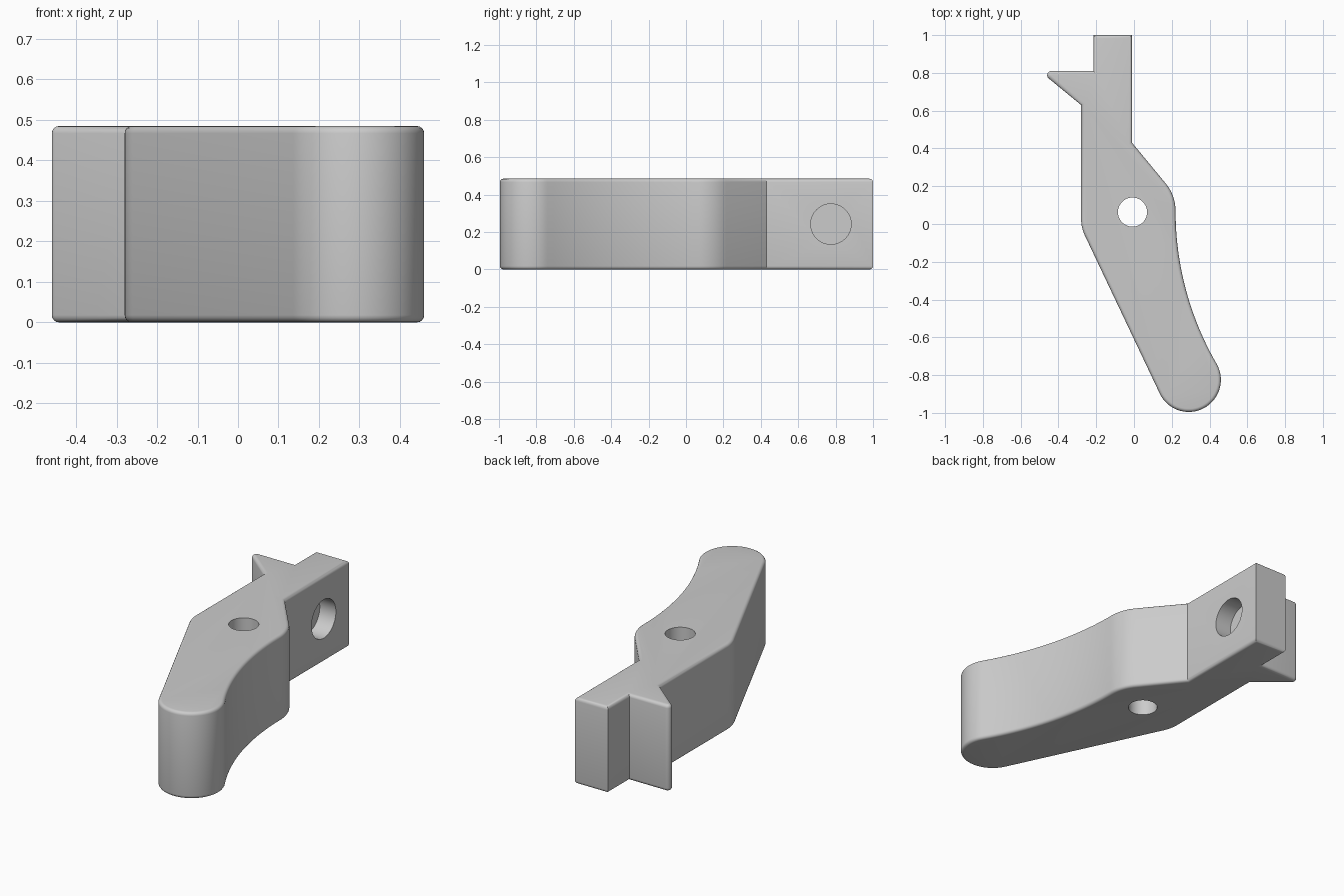
import bpy, bmesh
from math import sin, cos, radians, pi
from mathutils import Matrix

cube = bpy.data.objects.get("Cube")
if cube:
    bpy.data.objects.remove(cube, do_unlink=True)

HEIGHT = 0.485
EDGE = 0.018

grey = bpy.data.materials.new("plain_grey")
grey.use_nodes = True
colour = (0.6, 0.6, 0.6, 1)
grey.diffuse_color = colour
grey.node_tree.nodes["Principled BSDF"].inputs["Base Color"].default_value = colour


def arc(cx, cy, r, start, end, steps):
    """Points along a circular arc, angles in degrees."""
    angles = [radians(start + (end - start) * i / steps) for i in range(steps + 1)]
    return [(cx + r * cos(a), cy + r * sin(a)) for a in angles]


def add_object(name, bm):
    mesh = bpy.data.meshes.new(name)
    bm.to_mesh(mesh)
    bm.free()
    mesh.materials.append(grey)
    obj = bpy.data.objects.new(name, mesh)
    bpy.context.collection.objects.link(obj)
    return obj


def cylinder(name, radius, depth, matrix):
    bm = bmesh.new()
    bmesh.ops.create_cone(bm, cap_ends=True, segments=64, radius1=radius,
                          radius2=radius, depth=depth, matrix=matrix)
    obj = add_object(name, bm)
    obj.hide_render = True
    return obj


# Plan outline of the lever, clockwise from the rear block
outline = [(-0.215, 1.0), (-0.01, 1.0), (-0.01, 0.43)]
outline += arc(-0.007, 0.07, 0.227, 39.6, 0, 10)            # shoulder
outline += arc(1.84, 0.07, 1.62, 180, 210, 24)[1:]          # hollow side
outline += arc(0.29, -0.825, 0.17, 30, -154.7, 36)[1:]      # rounded end
outline += arc(-0.08, 0.026, 0.2, 205.3, 180, 8)            # heel
outline += [(-0.28, 0.63)]
outline += arc(-0.438, 0.788, 0.022, 230.6, 90, 8)          # catch tip
outline += [(-0.215, 0.81)]

# Solid body with softened upper and lower rims
bm = bmesh.new()
base = bm.faces.new([bm.verts.new((x, y, 0)) for x, y in outline])
top = bmesh.ops.extrude_face_region(bm, geom=[base])["geom"]
bmesh.ops.translate(bm, vec=(0, 0, HEIGHT),
                    verts=[v for v in top if isinstance(v, bmesh.types.BMVert)])
bmesh.ops.recalc_face_normals(bm, faces=bm.faces[:])
rims = [e for e in bm.edges if abs(e.verts[0].co.z - e.verts[1].co.z) < 1e-4]
bmesh.ops.bevel(bm, geom=rims, offset=EDGE, offset_type='OFFSET', segments=4,
                profile=0.5, affect='EDGES', clamp_overlap=False)
lever = add_object("lever_body", bm)

# Pivot hole right through, and a blind socket in the rear block
pivot = cylinder("pivot_hole_cutter", 0.077, 2 * HEIGHT,
                 Matrix.Translation((-0.008, 0.063, HEIGHT / 2)))
socket = cylinder("spring_socket_cutter", 0.108, 0.2,
                  Matrix.Translation((-0.01, 0.775, HEIGHT / 2)) @ Matrix.Rotation(pi / 2, 4, 'Y'))

bpy.ops.object.select_all(action='DESELECT')
lever.select_set(True)
bpy.context.view_layer.objects.active = lever
for cutter in (pivot, socket):
    cut = lever.modifiers.new(cutter.name, 'BOOLEAN')
    cut.operation = 'DIFFERENCE'
    cut.solver = 'EXACT'
    cut.object = cutter
    bpy.ops.object.modifier_apply(modifier=cut.name)
    bpy.data.objects.remove(cutter, do_unlink=True)

bpy.ops.object.shade_smooth_by_angle(angle=radians(30))
